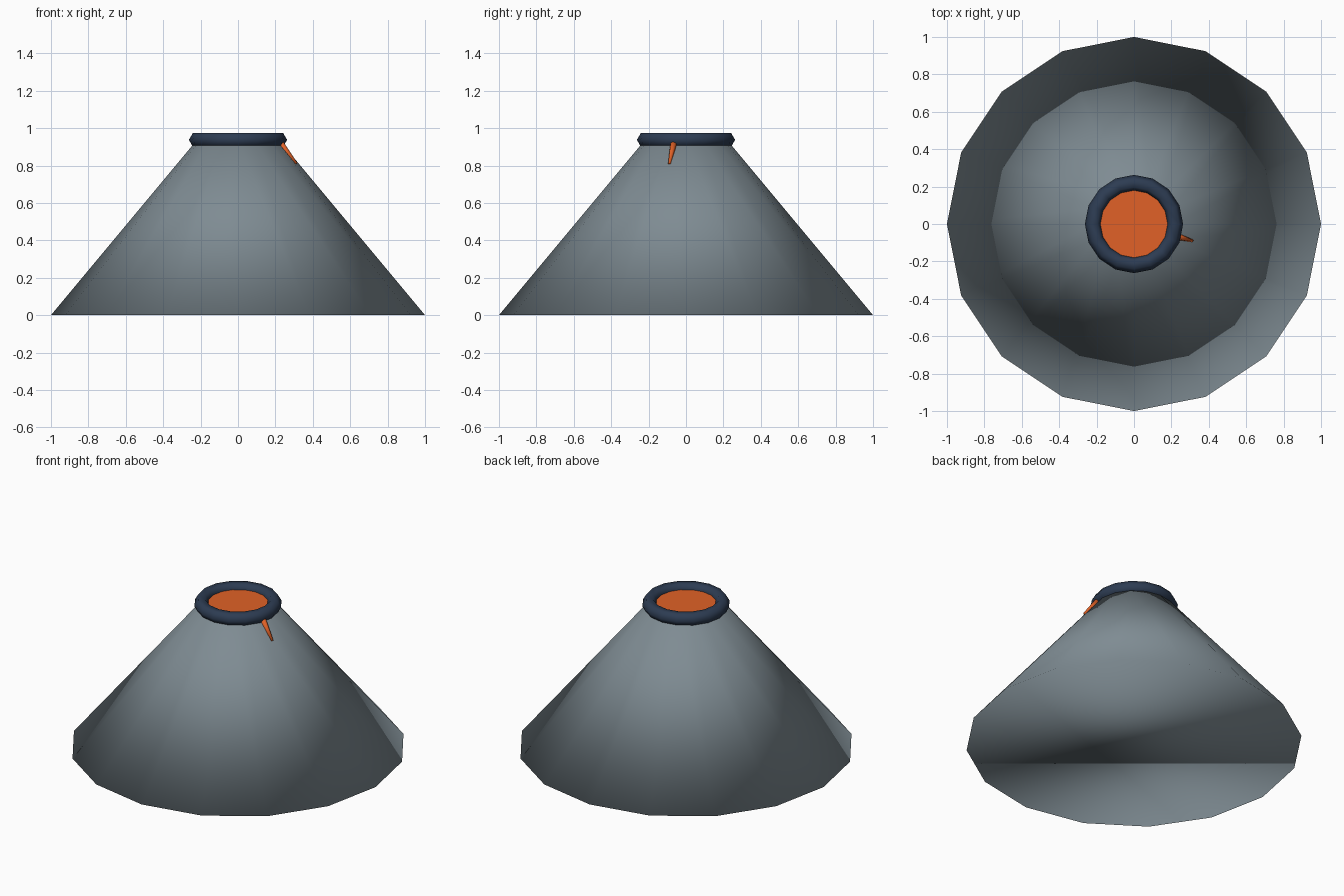
import bpy
from mathutils import Vector

if "Cube" in bpy.data.objects:
    bpy.data.objects.remove(bpy.data.objects["Cube"])


def finish(name, color=None, smooth=True):
    obj = bpy.context.object
    obj.name = name
    if smooth:
        bpy.ops.object.shade_smooth()
    if color:
        mat = bpy.data.materials.new(name + "_material")
        mat.diffuse_color = (*color, 1)
        mat.use_nodes = True
        mat.node_tree.nodes["Principled BSDF"].inputs["Base Color"].default_value = mat.diffuse_color
        obj.data.materials.append(mat)
    return obj


LAVA = (0.75, 0.12, 0.02)
TOP = 0.9375

# Mountain: 16-sided truncated cone, smooth across every edge
bpy.ops.mesh.primitive_cone_add(vertices=16, radius1=1, radius2=0.219,
                                depth=TOP, location=(0, 0, TOP / 2))
finish("mountain", (0.21, 0.26, 0.29))

# Crater rim
bpy.ops.mesh.primitive_torus_add(major_segments=16, minor_segments=6,
                                 major_radius=0.219, minor_radius=0.0435,
                                 location=(0, 0, TOP))
finish("crater_rim", (0.026, 0.045, 0.085))

# Lava pool filling the crater
bpy.ops.mesh.primitive_cylinder_add(vertices=16, radius=0.19, depth=0.03,
                                    location=(0, 0, 0.93))
finish("lava_pool", LAVA, smooth=False)

# Lava streak tapering down the slope
start, end = Vector((0.217, -0.063, 0.93)), Vector((0.312, -0.089, 0.81))
axis = end - start
bpy.ops.mesh.primitive_cone_add(vertices=8, radius1=0.02, radius2=0.007,
                                depth=axis.length, location=(start + end) / 2,
                                rotation=axis.to_track_quat('Z', 'Y').to_euler())
finish("lava_streak", LAVA)
